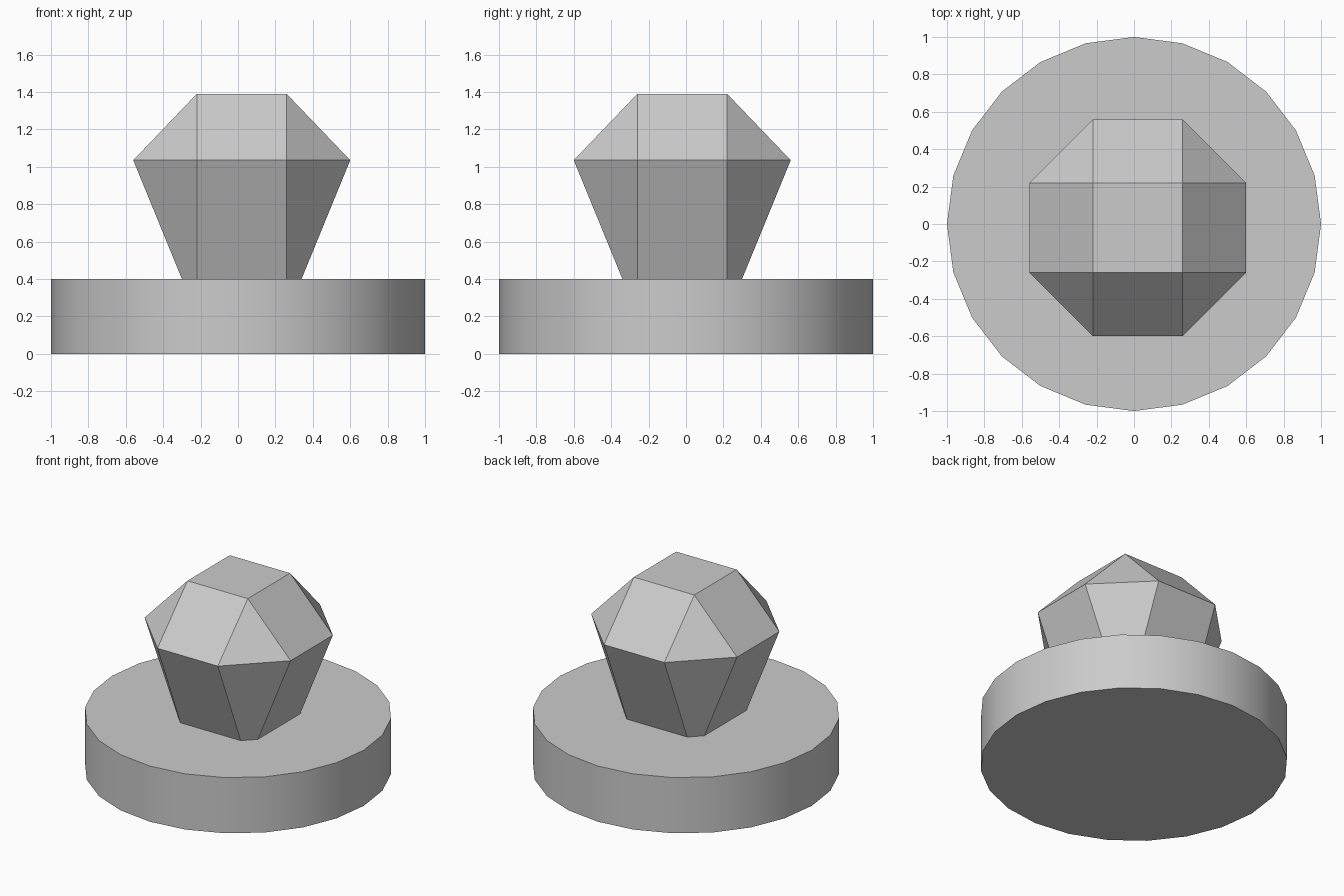
import bpy
import bmesh
import math

cube = bpy.data.objects.get("Cube")
if cube:
    bpy.data.objects.remove(cube, do_unlink=True)

# Single grey material
grey = bpy.data.materials.new("light_grey")
grey.use_nodes = True
colour = (0.6, 0.6, 0.6, 1)
grey.diffuse_color = colour
for node in grey.node_tree.nodes:
    if node.type == 'BSDF_PRINCIPLED':
        node.inputs["Base Color"].default_value = colour

# Round base with a softly shaded rim
bpy.ops.mesh.primitive_cylinder_add(vertices=24, radius=1, depth=0.4, location=(0, 0, 0.2))
base = bpy.context.object
base.name = "round_base"
base.data.materials.append(grey)
bpy.ops.object.shade_smooth_by_angle(angle=math.radians(30))

# Faceted gem: square table, octagonal girdle, square foot sunk in the base
FLAT = 0.24      # half width of the square faces
GIRDLE = 0.58    # half width at the widest level
TOP, MIDDLE, FOOT = 1.39, 1.035, 0.205

bm = bmesh.new()
for sx in (-1, 1):
    for sy in (-1, 1):
        bm.verts.new((sx * FLAT, sy * FLAT, TOP))
        bm.verts.new((sx * GIRDLE, sy * FLAT, MIDDLE))
        bm.verts.new((sx * FLAT, sy * GIRDLE, MIDDLE))
        bm.verts.new((sx * FLAT, sy * FLAT, FOOT))
bmesh.ops.convex_hull(bm, input=bm.verts)
bmesh.ops.dissolve_limit(bm, angle_limit=math.radians(1), verts=bm.verts, edges=bm.edges)
bmesh.ops.recalc_face_normals(bm, faces=bm.faces)
mesh = bpy.data.meshes.new("faceted_gem")
bm.to_mesh(mesh)
bm.free()
mesh.materials.append(grey)
gem = bpy.data.objects.new("faceted_gem", mesh)
gem.location = (0.02, -0.02, 0)
bpy.context.collection.objects.link(gem)
